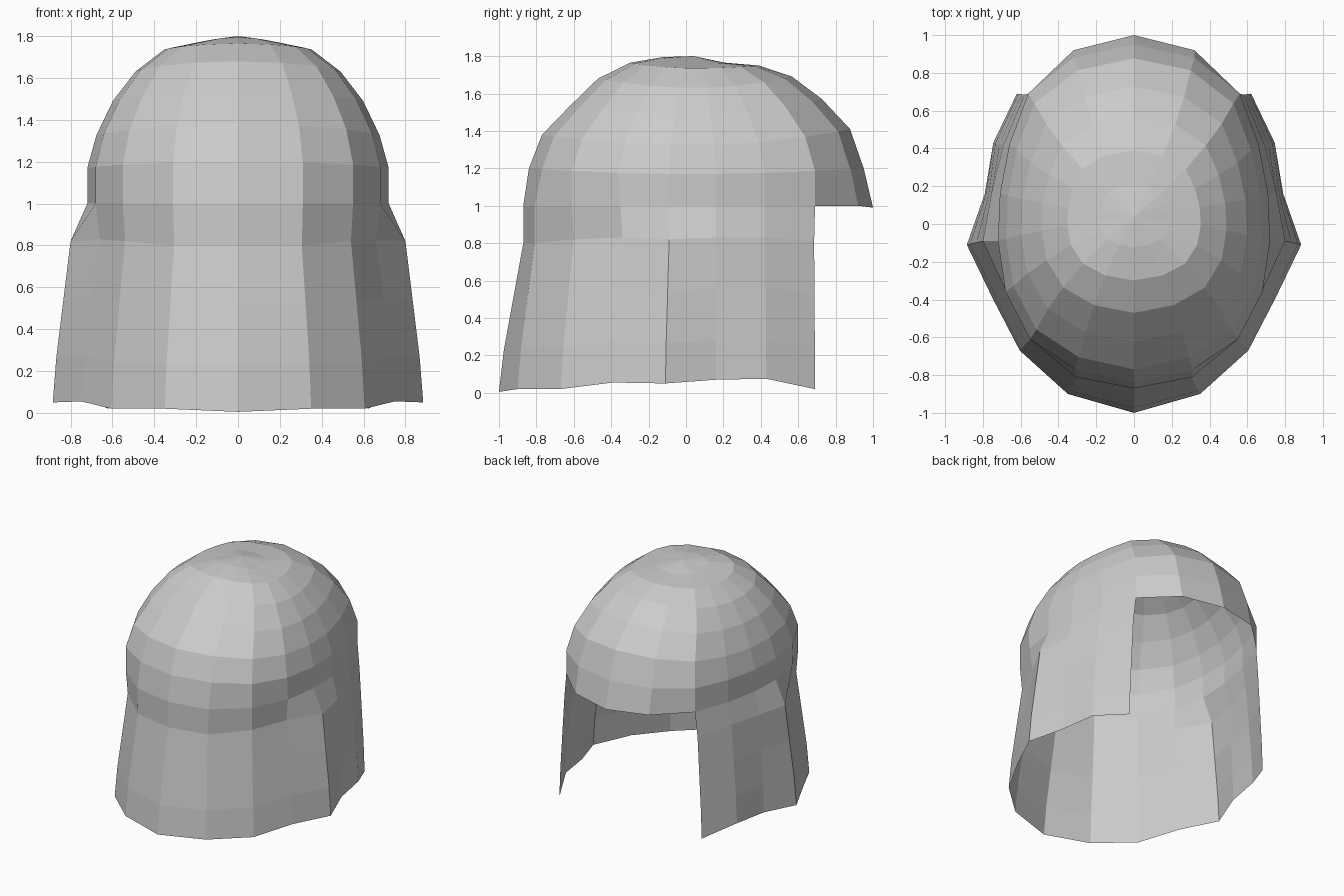
import bpy, bmesh

if "Cube" in bpy.data.objects:
    bpy.data.objects.remove(bpy.data.objects["Cube"])

# Half outlines, running from front centre round +x to back centre
EQUATOR = [(0, -.84), (.31, -.77), (.55, -.61), (.68, -.36), (.72, -.09),
           (.71, .16), (.66, .42), (.56, .69), (.32, .88), (0, .95)]
RIM_Y = [-.87, -.81, -.61, -.35, -.09, .16, .42, .69, .92, 1.0]
BAND = [(0, -.87, .80), (.305, -.81, .80), (.54, -.60, .82), (.66, -.34, .83),
        (.80, -.09, .82), (.755, .16, .83), (.69, .42, .83), (.58, .685, .81)]
HEM = [(0, -1.0, .005), (.35, -.90, .02), (.605, -.67, .02), (.75, -.39, .055),
       (.885, -.11, .05), (.79, .16, .07), (.745, .43, .075), (.62, .69, .02)]
# Dome rings: x scale, y scale, height at front, side and back
RINGS = [(.25, .185, 1.795, 1.765, 1.765), (.49, .385, 1.765, 1.735, 1.75),
         (.68, .58, 1.68, 1.63, 1.69), (.83, .755, 1.53, 1.49, 1.57),
         (.94, .92, 1.38, 1.325, 1.41), (1, 1, 1.2, 1.17, 1.2)]
CENTRE_Y = .04

bm = bmesh.new()


def add_row(points):
    return [bm.verts.new(p) for p in points]


def bridge(upper, lower):
    for i in range(min(len(upper), len(lower)) - 1):
        bm.faces.new((upper[i], lower[i], lower[i + 1], upper[i + 1]))


# Domed crown
rows = []
for sx, sy, front, side, back in RINGS:
    ring = []
    for x, y in EQUATOR:
        dy = y - CENTRE_Y
        end, reach = (front, .88) if dy < 0 else (back, .91)
        z = side + (end - side) * (dy / reach) ** 2
        ring.append((x * sx, CENTRE_Y + dy * sy, z))
    rows.append(add_row(ring))
apex = bm.verts.new((0, CENTRE_Y, 1.80))
for a, b in zip(rows[0], rows[0][1:]):
    bm.faces.new((apex, a, b))

# Lower rim of the crown, which stays open at the back
rows.append(add_row([(x, y, .99 if i == 9 else 1.0)
                     for i, ((x, _), y) in enumerate(zip(EQUATOR, RIM_Y))]))

# Flared front skirt and side flaps
for t_out, t_down in ((0, 0), (.40, .36), (.80, .72), (1, 1)):
    rows.append(add_row([(a[0] + (b[0] - a[0]) * t_out,
                          a[1] + (b[1] - a[1]) * t_out,
                          a[2] + (b[2] - a[2]) * t_down)
                         for a, b in zip(BAND, HEM)]))
for upper, lower in zip(rows, rows[1:]):
    bridge(upper, lower)

mesh = bpy.data.meshes.new("hood_shell")
bm.to_mesh(mesh)
bm.free()
hood = bpy.data.objects.new("hood_shell", mesh)
bpy.context.collection.objects.link(hood)

# Mirror the half shell across the centre line
mirror = hood.modifiers.new("mirror", 'MIRROR')
mirror.use_axis[0] = True
mirror.use_clip = True
mirror.merge_threshold = .001

grey = bpy.data.materials.new("light_grey")
grey.diffuse_color = (.6, .6, .6, 1)
grey.use_nodes = True
grey.node_tree.nodes["Principled BSDF"].inputs["Base Color"].default_value = grey.diffuse_color
mesh.materials.append(grey)
